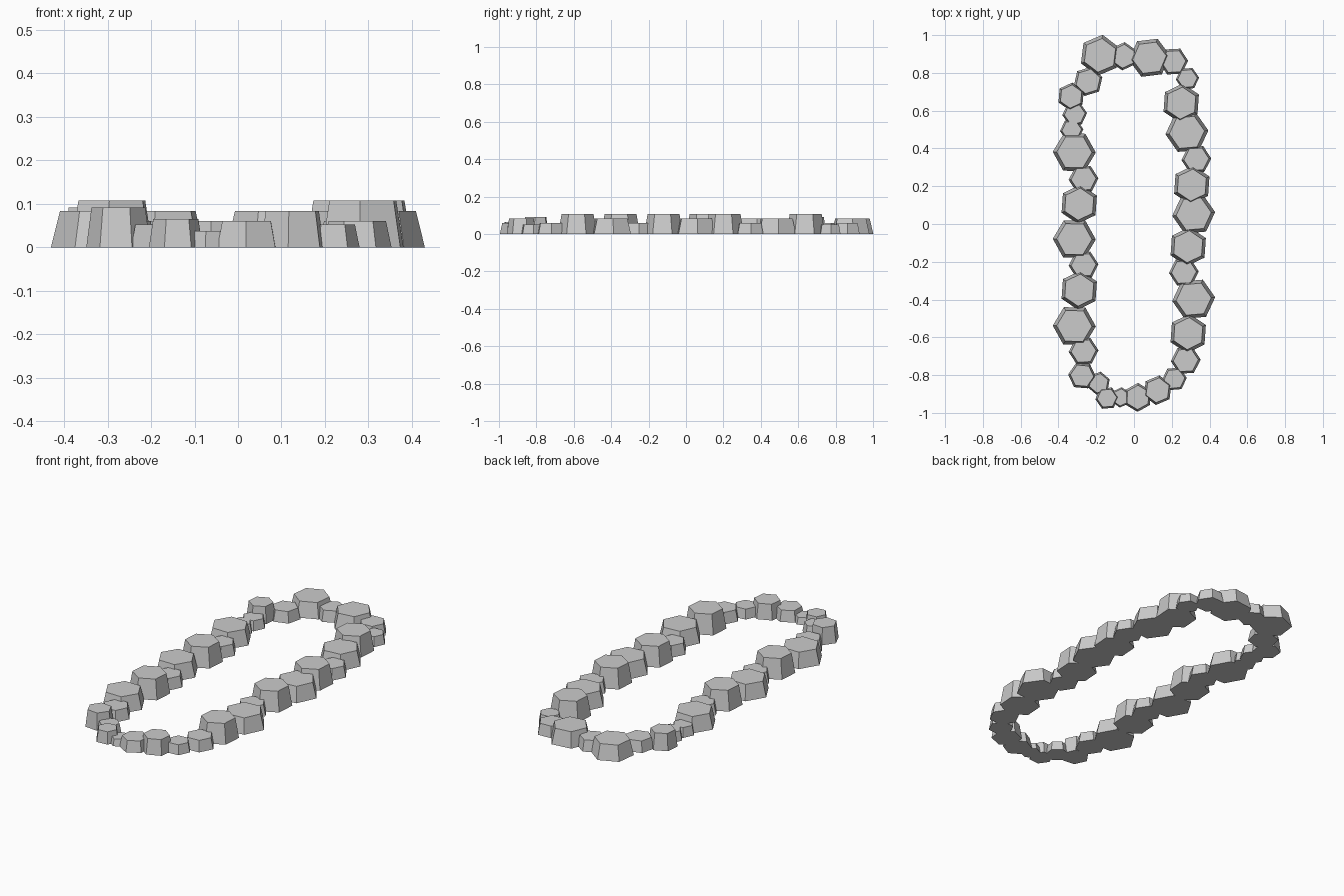
import bpy, bmesh
from math import cos, sin, radians, pi

if "Cube" in bpy.data.objects:
    bpy.data.objects.remove(bpy.data.objects["Cube"])

# Stone kinds: base radius, top scale, height, angle of first corner
KINDS = {
    "wide_stone":   (0.114, 0.82, 0.083, 3),
    "tall_stone":   (0.104, 0.82, 0.108, 86),
    "medium_stone": (0.079, 0.84, 0.060, 3),
    "high_stone":   (0.074, 0.84, 0.091, 85),
    "small_stone":  (0.062, 0.84, 0.052, 5),
    "low_stone":    (0.054, 0.84, 0.037, 85),
}


def stone(kind, x, y, turn=0, height=None, size=1.0):
    """Tapered six-sided stone standing on the ground."""
    r, taper, h, a0 = KINDS[kind]
    r *= size
    h = height or h
    bm = bmesh.new()
    rings = []
    for rad, z in ((r, 0), (r * taper, h)):
        rings.append([bm.verts.new((rad * cos(radians(a0 + turn) + i * pi / 3),
                                    rad * sin(radians(a0 + turn) + i * pi / 3), z))
                      for i in range(6)])
    low, top = rings
    bm.faces.new(low[::-1])
    bm.faces.new(top)
    for i in range(6):
        j = (i + 1) % 6
        bm.faces.new((low[i], low[j], top[j], top[i]))
    me = bpy.data.meshes.new(kind)
    bm.to_mesh(me)
    bm.free()
    ob = bpy.data.objects.new(kind, me)
    ob.location = (x, y, 0)
    bpy.context.collection.objects.link(ob)


# Left side of the ring: repeating wide / tall / medium stones
for y in (0.38, -0.08, -0.54):
    stone("wide_stone", -0.316, y, -4)
for y in (0.105, -0.35):
    stone("tall_stone", -0.29, y)
for y in (0.238, -0.217, -0.673):
    stone("medium_stone", -0.267, y)

# Right side of the ring
for x, y in ((0.28, 0.485), (0.316, 0.053), (0.316, -0.398)):
    stone("wide_stone", x, y, 2)
for x, y in ((0.25, 0.64), (0.306, 0.206), (0.287, -0.12), (0.287, -0.58)):
    stone("tall_stone", x, y)
for x, y in ((0.33, 0.343), (0.264, -0.255), (0.274, -0.722)):
    stone("medium_stone", x, y)

# Back end
stone("small_stone", -0.33, 0.497)
stone("small_stone", -0.314, 0.582, size=1.06)
stone("high_stone", -0.333, 0.675)
stone("medium_stone", -0.243, 0.755, 14)
stone("wide_stone", -0.18, 0.893, 20, size=0.96)
stone("medium_stone", -0.056, 0.888, 22, size=0.95)
stone("wide_stone", 0.082, 0.88, 4, size=0.96)
stone("medium_stone", 0.21, 0.86, size=0.97)
stone("small_stone", 0.283, 0.77)

# Front end
stone("small_stone", 0.214, -0.82, size=1.06)
stone("medium_stone", 0.125, -0.88, 20, height=0.083)
stone("medium_stone", 0.02, -0.918, 26, size=0.97)
stone("low_stone", -0.07, -0.918)
stone("small_stone", -0.143, -0.922, height=0.065)
stone("small_stone", -0.187, -0.843, 15)
stone("high_stone", -0.275, -0.803, 30)
